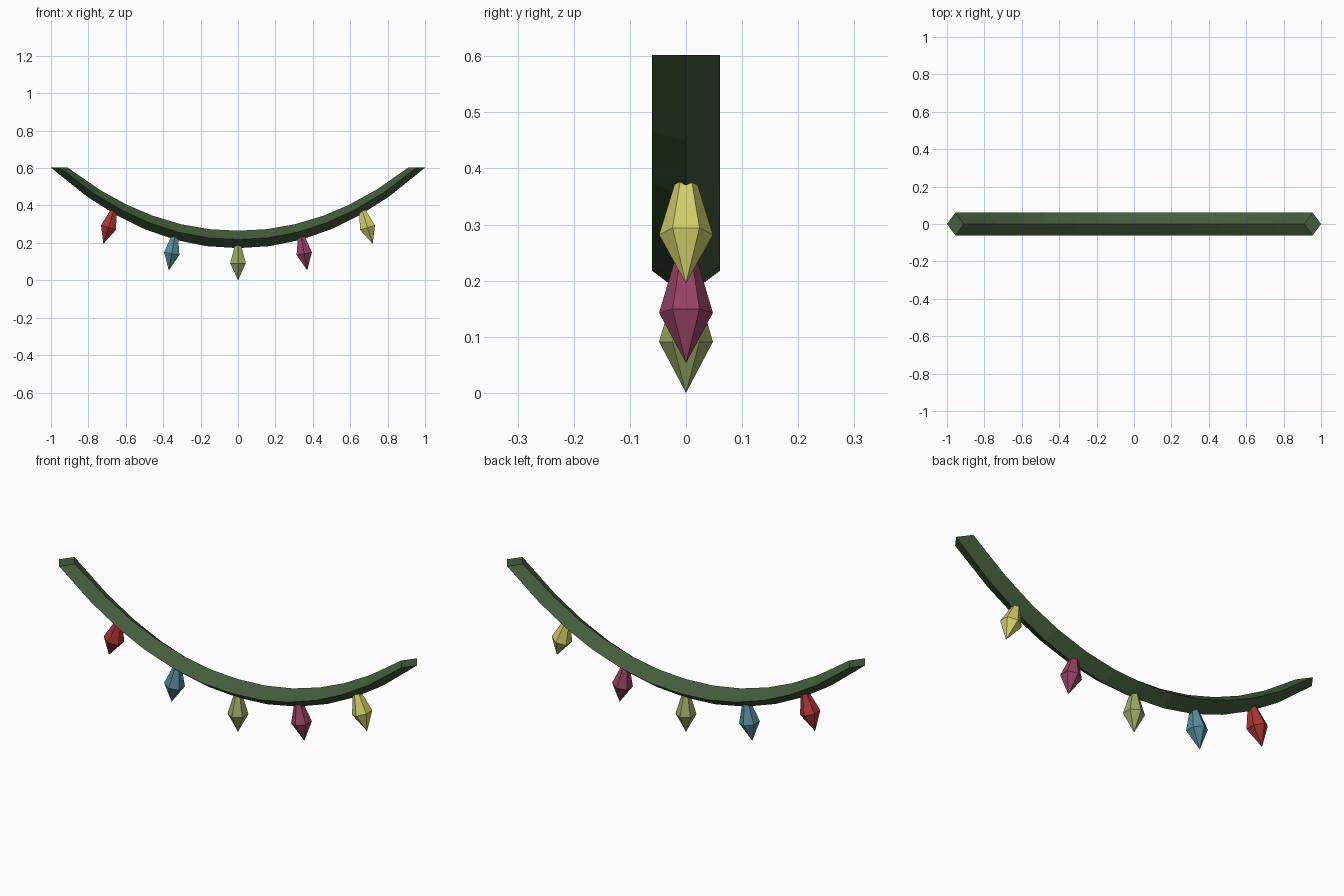
import bpy, bmesh, math
from mathutils import Matrix

if "Cube" in bpy.data.objects:
    bpy.data.objects.remove(bpy.data.objects["Cube"])


def material(name, rgb):
    # sRGB 0-255 to linear diffuse colour
    m = bpy.data.materials.new(name)
    m.diffuse_color = [((c / 255 + 0.055) / 1.055) ** 2.4 for c in rgb] + [1]
    m.use_nodes = True
    m.node_tree.nodes["Principled BSDF"].inputs["Base Color"].default_value = m.diffuse_color
    return m


def finish(bm, name, mat):
    bmesh.ops.recalc_face_normals(bm, faces=bm.faces)
    me = bpy.data.meshes.new(name)
    bm.to_mesh(me)
    bm.free()
    me.materials.append(mat)
    ob = bpy.data.objects.new(name, me)
    bpy.context.collection.objects.link(ob)
    return ob


# Sagging cord: diamond section swept along a curve, ends cut level at z = 0.6
half = [0.167, 0.335, 0.50, 0.65, 0.81, 1.0]
stations = [-t for t in reversed(half)] + [0] + half
section = [(1.0, 0, 0.172), (0.955, 0.061, 0.218), (0.91, 0, 0.265), (0.955, -0.061, 0.218)]
bm = bmesh.new()
rings = [[bm.verts.new((w * t, y, z + (0.602 - z) * abs(t) ** 2.08)) for w, y, z in section]
         for t in stations]
for a, b in zip(rings, rings[1:]):
    for i in range(4):
        j = (i + 1) % 4
        bm.faces.new((a[i], a[j], b[j], b[i]))
bm.faces.new(rings[0])
bm.faces.new(rings[-1])
finish(bm, "cord", material("dark green", (68, 92, 60)))


# Hexagonal pointed bulbs hanging from the cord, tilted outward
def bulb(name, x, z, tilt, mat):
    bm = bmesh.new()
    levels = [(0.019, 0.19), (0.048, 0.091)]
    rows = [[bm.verts.new((r * math.sin(k * math.pi / 3), r * math.cos(k * math.pi / 3), h))
             for k in range(6)] for r, h in levels]
    tip = bm.verts.new((0, 0, 0))
    bm.faces.new(rows[0])
    for k in range(6):
        n = (k + 1) % 6
        bm.faces.new((rows[0][k], rows[0][n], rows[1][n], rows[1][k]))
        bm.faces.new((rows[1][k], rows[1][n], tip))
    bm.transform(Matrix.Translation((x, 0, z)) @ Matrix.Rotation(math.radians(-tilt), 4, 'Y'))
    finish(bm, name, mat)


bulb("bulb_red", -0.72, 0.195, -17.5, material("red", (172, 52, 52)))
bulb("bulb_blue", -0.37, 0.053, -10, material("blue", (86, 140, 156)))
bulb("bulb_green", 0, 0, 0, material("light green", (156, 170, 104)))
bulb("bulb_magenta", 0.37, 0.053, 10, material("magenta", (150, 66, 98)))
bulb("bulb_yellow", 0.72, 0.195, 17.5, material("yellow", (208, 206, 104)))
